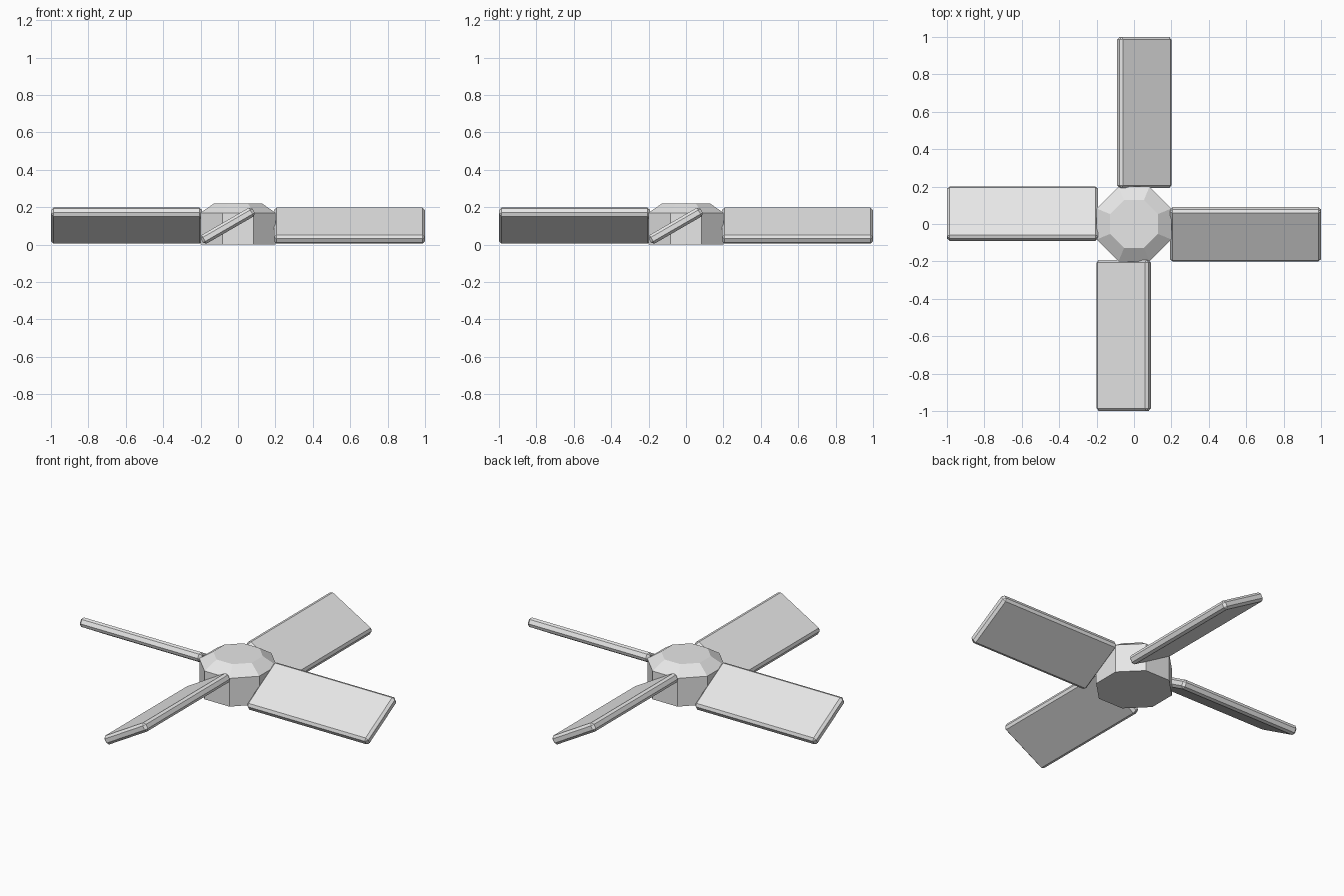
import bpy, bmesh, math
from mathutils import Matrix

if "Cube" in bpy.data.objects:
    bpy.data.objects.remove(bpy.data.objects["Cube"])

grey = bpy.data.materials.new("light_grey")
grey.diffuse_color = (0.8, 0.8, 0.8, 1)
grey.use_nodes = True
grey.node_tree.nodes["Principled BSDF"].inputs["Base Color"].default_value = grey.diffuse_color


def add_object(name, bm):
    bmesh.ops.recalc_face_normals(bm, faces=bm.faces)
    mesh = bpy.data.meshes.new(name)
    bm.to_mesh(mesh)
    bm.free()
    mesh.materials.append(grey)
    obj = bpy.data.objects.new(name, mesh)
    bpy.context.collection.objects.link(obj)
    return obj


# Hub: octagonal drum with a sloped shoulder, flats facing the axes
bm = bmesh.new()
rings = []
for apothem, z in ((0.2, 0.0), (0.2, 0.17), (0.128, 0.22)):
    r = apothem / math.cos(math.pi / 8)
    rings.append([bm.verts.new((r * math.cos((i + 0.5) * math.pi / 4),
                                r * math.sin((i + 0.5) * math.pi / 4), z))
                  for i in range(8)])
for low, high in zip(rings, rings[1:]):
    for i in range(8):
        j = (i + 1) % 8
        bm.faces.new((low[i], low[j], high[j], high[i]))
bm.faces.new(rings[0])
bm.faces.new(rings[-1])
add_object("hub", bm)

# Blades: chamfered boards pitched 30 degrees, offset sideways from the hub axis
LENGTH, WIDTH, THICK = 0.808, 0.32, 0.053
for n in range(4):
    bm = bmesh.new()
    bmesh.ops.create_cube(bm, size=1)
    bmesh.ops.scale(bm, vec=(LENGTH, WIDTH, THICK), verts=bm.verts)
    bmesh.ops.bevel(bm, geom=bm.edges[:], offset=0.014, segments=1,
                    affect='EDGES', profile=0.5)
    place = (Matrix.Rotation(n * math.pi / 2, 4, 'Z')
             @ Matrix.Translation((1 - LENGTH / 2, -0.055, 0.101))
             @ Matrix.Rotation(math.radians(30), 4, 'X'))
    bmesh.ops.transform(bm, matrix=place, verts=bm.verts)
    add_object(f"blade_{n + 1}", bm)
